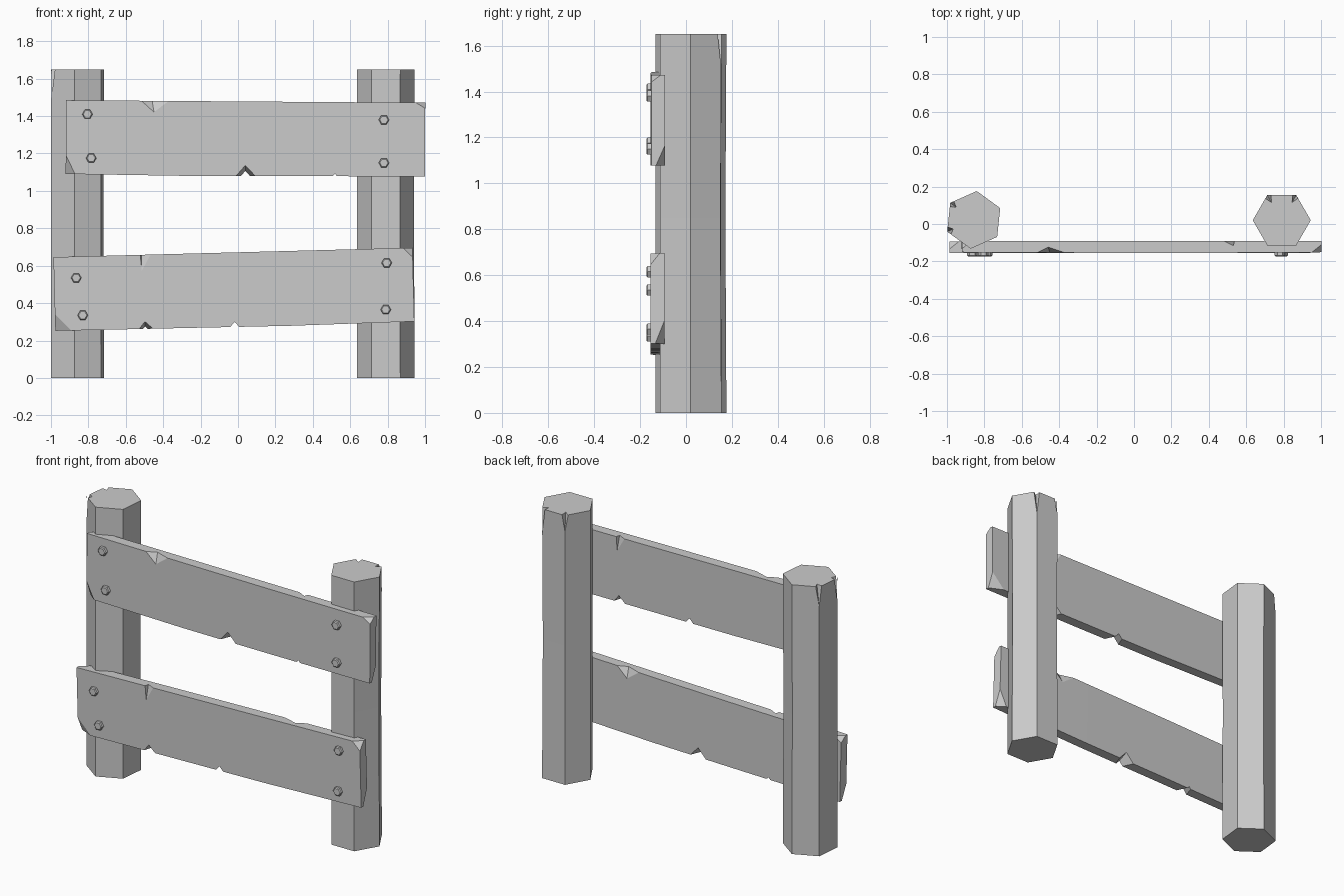
import bpy, bmesh
from math import sin, cos, pi, radians
from mathutils import Vector as V

if "Cube" in bpy.data.objects:
    bpy.data.objects.remove(bpy.data.objects["Cube"])


def make_object(name, bm):
    bmesh.ops.recalc_face_normals(bm, faces=bm.faces[:])
    mesh = bpy.data.meshes.new(name)
    bm.to_mesh(mesh)
    bm.free()
    obj = bpy.data.objects.new(name, mesh)
    bpy.context.collection.objects.link(obj)
    return obj


def loft(name, rings):
    """Closed solid through a list of equal-sized rings."""
    bm = bmesh.new()
    vs = [[bm.verts.new(p) for p in ring] for ring in rings]
    n = len(vs[0])
    for lo, hi in zip(vs, vs[1:]):
        for i in range(n):
            bm.faces.new((lo[i], lo[(i + 1) % n], hi[(i + 1) % n], hi[i]))
    bm.faces.new(vs[0])
    bm.faces.new(vs[-1])
    return make_object(name, bm)


def edge_chip(a, b, p, q):
    """Wedge removing the edge from a to b, with its valley from p to q."""
    a, b, p, q = V(a), V(b), V(p), V(q)
    m = (p + q) / 2
    return [p + (p - q) * 0.6, q + (q - p) * 0.6, m + (a - m) * 1.8, m + (b - m) * 1.8]


def corner_chip(c, d):
    """Tetrahedron slicing off corner c by the signed distances d."""
    c = V(c)
    pts = [c + V((d[0], 0, 0)), c + V((0, d[1], 0)), c + V((0, 0, d[2]))]
    g = sum(pts, V()) / 3
    return [g + (p - g) * 2 for p in pts] + [c + (c - g) * 2]


def carve(obj, chips):
    bm = bmesh.new()
    for pts in chips:
        v = [bm.verts.new(p) for p in pts]
        for f in ((0, 1, 2), (0, 3, 1), (1, 3, 2), (2, 3, 0)):
            bm.faces.new([v[i] for i in f])
    cutter = make_object("chip_cutter", bm)
    cutter.hide_render = True
    mod = obj.modifiers.new("chips", 'BOOLEAN')
    mod.operation = 'DIFFERENCE'
    mod.solver = 'EXACT'
    mod.object = cutter
    bpy.context.view_layer.objects.active = obj
    bpy.ops.object.modifier_apply(modifier=mod.name)
    bpy.data.objects.remove(cutter)


# Hexagonal posts with a slightly worn waist and split top corners
def post(name, x, y, turn, chips):
    H, R = 1.65, 0.155

    def corner(i, z, r=R):
        t = radians(turn + 60 * i)
        return V((r * cos(t), r * sin(t), z))
    worn = (0.97, 0.97, 0.99, 1, 1, 0.99)
    rings = [[corner(i, z, R * (worn[i] if z == 0.85 else 1)) for i in range(6)]
             for z in (0, 0.85, H)]
    obj = loft(name, rings)
    cuts = []
    for i, width, depth, drop in chips:
        c = corner(i, H)
        cuts.append(edge_chip(c.lerp(corner(i - 1, H), width), c.lerp(corner(i + 1, H), width),
                              corner(i, H, R - depth), corner(i, H - drop)))
    carve(obj, cuts)
    obj.location = (x, y, 0)


post("right_post", 0.79, 0.02, 0, [(1, 0.12, 0.045, 0.15), (2, 0.13, 0.045, 0.1)])
post("left_post", -0.857, 0.022, 24, [(2, 0.13, 0.04, 0.12), (3, 0.16, 0.035, 0.16)])


# Chipped planks; the lower one is the same board turned around
def plank(name, loc, tilt, turn):
    L, T, Z = 0.96, 0.03, 0.197
    stations = ((-L, 0, 0), (-0.3, -0.006, -0.003), (0.3, -0.003, -0.004), (L, 0, 0))
    rings = [[(x, -T + dy, -Z + dz), (x, T, -Z + dz), (x, T, Z), (x, -T + dy, Z)]
             for x, dz, dy in stations]
    obj = loft(name, rings)
    F, B = -T - 0.003, T
    carve(obj, [
        corner_chip((-L, -T, -Z), (0.05, 0.04, 0.10)),
        corner_chip((L, -T, Z), (-0.05, 0.04, -0.03)),
        corner_chip((L, T, -Z), (-0.085, -0.04, 0.09)),
        corner_chip((-L, T, Z), (0.05, -0.04, -0.05)),
        edge_chip((-0.045, F, -Z), (0.05, F, -Z), (0, F, -0.145), (0, F + 0.11, -Z)),
        edge_chip((-0.56, F, Z), (-0.41, F, Z), (-0.49, F, 0.135), (-0.5, F + 0.03, Z)),
        edge_chip((0.44, B, -Z), (0.51, B, -Z), (0.48, B, -0.16), (0.48, B - 0.09, -Z)),
        edge_chip((0.44, B, Z), (0.495, B, Z), (0.49, B, 0.112), (0.49, B - 0.025, Z)),
    ])
    obj.location = loc
    obj.rotation_euler = (0, radians(tilt), turn)


plank("upper_plank", (0.04, -0.121, 1.281), 0.4, 0)
plank("lower_plank", (-0.022, -0.124, 0.474), 1.5, pi)

# Hexagonal bolt heads
BOLTS = ((-0.805, 1.41), (-0.785, 1.175), (0.78, 1.38), (0.78, 1.15),
         (-0.865, 0.535), (-0.83, 0.335), (0.795, 0.615), (0.79, 0.365))
for x, z in BOLTS:
    loft("bolt", [[(x + r * cos(i * pi / 3), y, z + r * sin(i * pi / 3)) for i in range(6)]
                  for y, r in ((-0.145, 0.028), (-0.168, 0.028), (-0.173, 0.022))])
